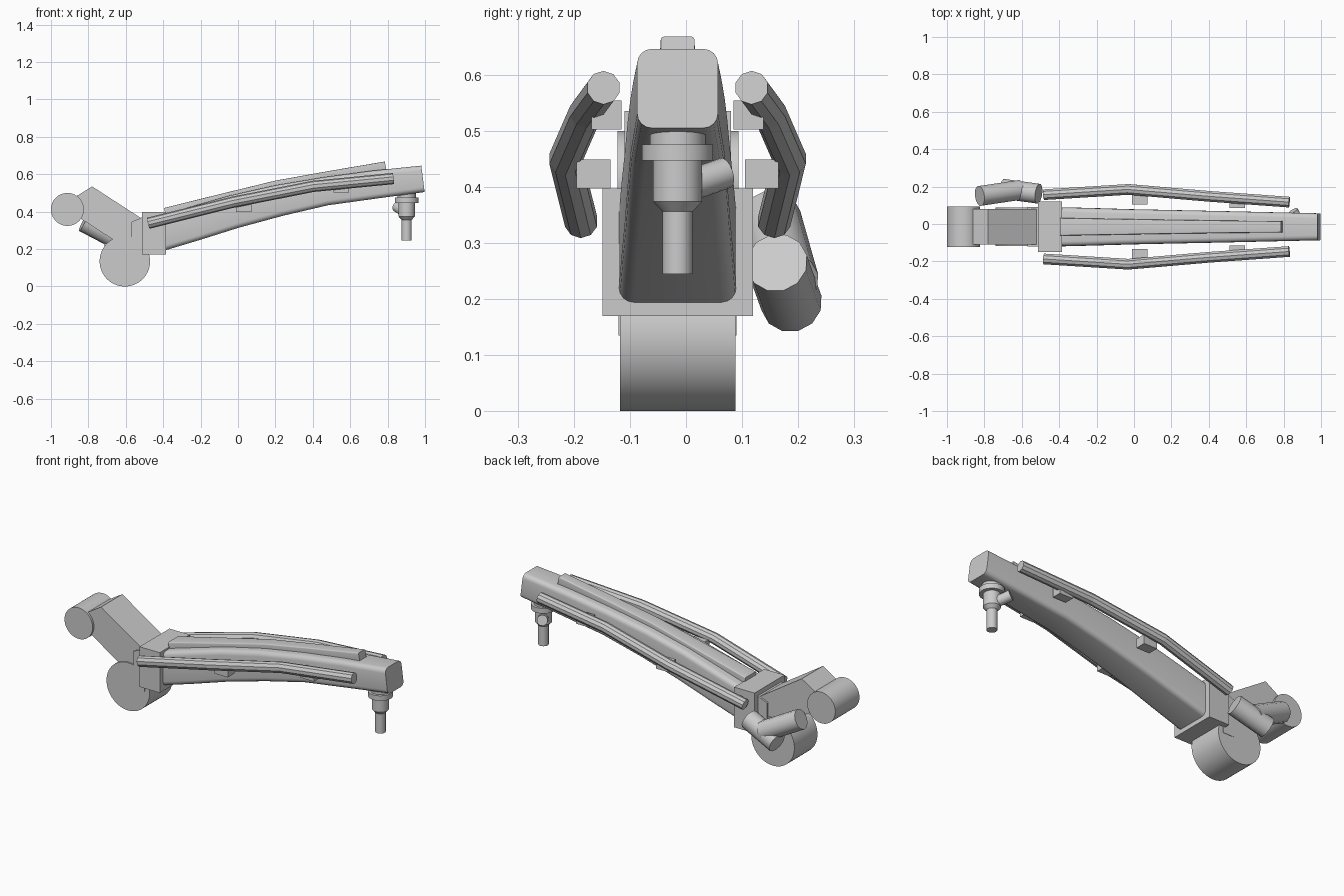
import bpy, bmesh, math
from mathutils import Vector

cube = bpy.data.objects.get("Cube")
if cube:
    bpy.data.objects.remove(cube, do_unlink=True)

YC = -0.015  # centre plane of the assembly

grey = bpy.data.materials.new("plain grey")
grey.use_nodes = True
GREY = (0.6, 0.6, 0.6, 1)
grey.diffuse_color = GREY
grey.node_tree.nodes["Principled BSDF"].inputs["Base Color"].default_value = GREY


def loft(name, rings, angle=None):
    """Skin a list of equal-length point rings and cap both ends."""
    bm = bmesh.new()
    loops = [[bm.verts.new(p) for p in ring] for ring in rings]
    n = len(loops[0])
    for a, b in zip(loops, loops[1:]):
        for i in range(n):
            j = (i + 1) % n
            bm.faces.new((a[i], a[j], b[j], b[i]))
    bm.faces.new(loops[0][::-1])
    bm.faces.new(loops[-1])
    bmesh.ops.recalc_face_normals(bm, faces=bm.faces)
    mesh = bpy.data.meshes.new(name)
    bm.to_mesh(mesh)
    bm.free()
    mesh.materials.append(grey)
    obj = bpy.data.objects.new(name, mesh)
    bpy.context.collection.objects.link(obj)
    if angle:
        bpy.ops.object.select_all(action='DESELECT')
        obj.select_set(True)
        bpy.context.view_layer.objects.active = obj
        bpy.ops.object.shade_smooth_by_angle(angle=math.radians(angle))
    return obj


def tube(name, points, radii, sides=32, angle=35):
    """Round section along a path; one radius or one per point."""
    pts = [Vector(p) for p in points]
    if not isinstance(radii, (list, tuple)):
        radii = [radii] * len(pts)
    rings = []
    for i, (p, r) in enumerate(zip(pts, radii)):
        tangent = pts[min(i + 1, len(pts) - 1)] - pts[max(i - 1, 0)]
        q = tangent.to_track_quat('Z', 'Y')
        turn = [2 * math.pi * (k + 0.5) / sides for k in range(sides)]
        rings.append([p + q @ Vector((r * math.cos(t), r * math.sin(t), 0)) for t in turn])
    return loft(name, rings, angle)


def beam(name, stations, radius):
    """Rounded rectangle through stations of (bottom xz, top xz, half width)."""
    rings = []
    for (bx, bz), (tx, tz), hw in stations:
        low, up = Vector((bx, YC, bz)), Vector((tx - bx, 0, tz - bz))
        h = up.length / 2
        up.normalize()
        ring = []
        for k, (sy, sz) in enumerate(((1, 1), (-1, 1), (-1, -1), (1, -1))):
            for s in range(5):
                t = math.pi / 2 * (k + s / 4)
                y = sy * (hw - radius) + radius * math.cos(t)
                z = h + sz * (h - radius) + radius * math.sin(t)
                ring.append(low + up * z + Vector((0, y, 0)))
        rings.append(ring)
    return loft(name, rings, 40)


def plate(name, profile, y0, y1):
    """Flat side profile extruded across y."""
    return loft(name, [[(x, y, z) for x, z in profile] for y in (y0, y1)])


def box(name, x0, x1, y0, y1, z0, z1):
    return plate(name, [(x0, z0), (x1, z0), (x1, z1), (x0, z1)], y0, y1)


# Pivot drums and the bracket joining them
tube("main_drum", [(-0.605, -0.118, 0.135), (-0.605, 0.088, 0.135)], 0.135, 48)
tube("rear_drum", [(-0.912, -0.122, 0.412), (-0.912, 0.094, 0.412)], 0.088, 48)
plate("rear_bracket", [(-0.9, 0.46), (-0.78, 0.535), (-0.51, 0.36), (-0.51, 0.2),
                       (-0.64, 0.2), (-0.66, 0.245), (-0.86, 0.375)], YC - 0.095, YC + 0.095)
plate("collar_flange", [(-0.57, 0.135), (-0.5, 0.135), (-0.5, 0.375), (-0.57, 0.345)],
      YC - 0.105, YC + 0.105)
box("collar", -0.512, -0.385, YC - 0.134, YC + 0.134, 0.17, 0.397)

# Curved tapering boom with a raised rib on top
beam("boom", [((-0.4, 0.19), (-0.43, 0.375), 0.105), ((-0.2, 0.25), (-0.24, 0.43), 0.1),
              ((0, 0.313), (-0.04, 0.487), 0.094), ((0.24, 0.378), (0.2, 0.541), 0.089),
              ((0.48, 0.434), (0.45, 0.583), 0.084), ((0.74, 0.47), (0.71, 0.618), 0.078),
              ((0.998, 0.505), (0.98, 0.646), 0.072)], 0.026)
beam("top_rib", [((-0.385, 0.365), (-0.395, 0.42), 0.047), ((-0.09, 0.445), (-0.1, 0.493), 0.042),
                 ((0.21, 0.522), (0.2, 0.566), 0.037), ((0.5, 0.572), (0.49, 0.618), 0.033),
                 ((0.795, 0.615), (0.785, 0.668), 0.03)], 0.006)

# Hoses along both sides with their clamps
for side, label in ((1, "left"), (-1, "right")):
    path = [(-0.48, 0.172, 0.338), (-0.03, 0.2, 0.45), (0.4, 0.163, 0.535), (0.83, 0.132, 0.577)]
    if side > 0:
        label = "back"
    else:
        label = "front"
    tube(label + "_hose", [(x, YC + side * y, z) for x, y, z in path], 0.03, 10, None)
    for spot, x, y0, y1, z in (("lower", -0.01, 0.12, 0.18, 0.397), ("upper", 0.51, 0.1, 0.153, 0.502)):
        box(f"{label}_{spot}_clamp", x, x + 0.083, YC + side * y0, YC + side * y1, z, z + 0.052)

# Nozzle under the tip, with a slanted side branch
profile = [(0.5, 0.05), (0.476, 0.05), (0.476, 0.064), (0.447, 0.064), (0.447, 0.044),
           (0.374, 0.044), (0.356, 0.027), (0.245, 0.027)]
tube("nozzle", [(0.902, YC, z) for z, r in profile], [r for z, r in profile], 24)
tube("nozzle_branch", [(0.9, YC, 0.395), (0.85, 0.07, 0.425)], 0.028, 16)

# Crossed cylinders beside the main drum
tube("rear_side_cylinder", [(-0.825, 0.15, 0.345), (-0.61, 0.182, 0.232)], 0.055, 12)
tube("forward_side_cylinder", [(-0.51, 0.162, 0.265), (-0.7, 0.188, 0.193)], 0.055, 12)
